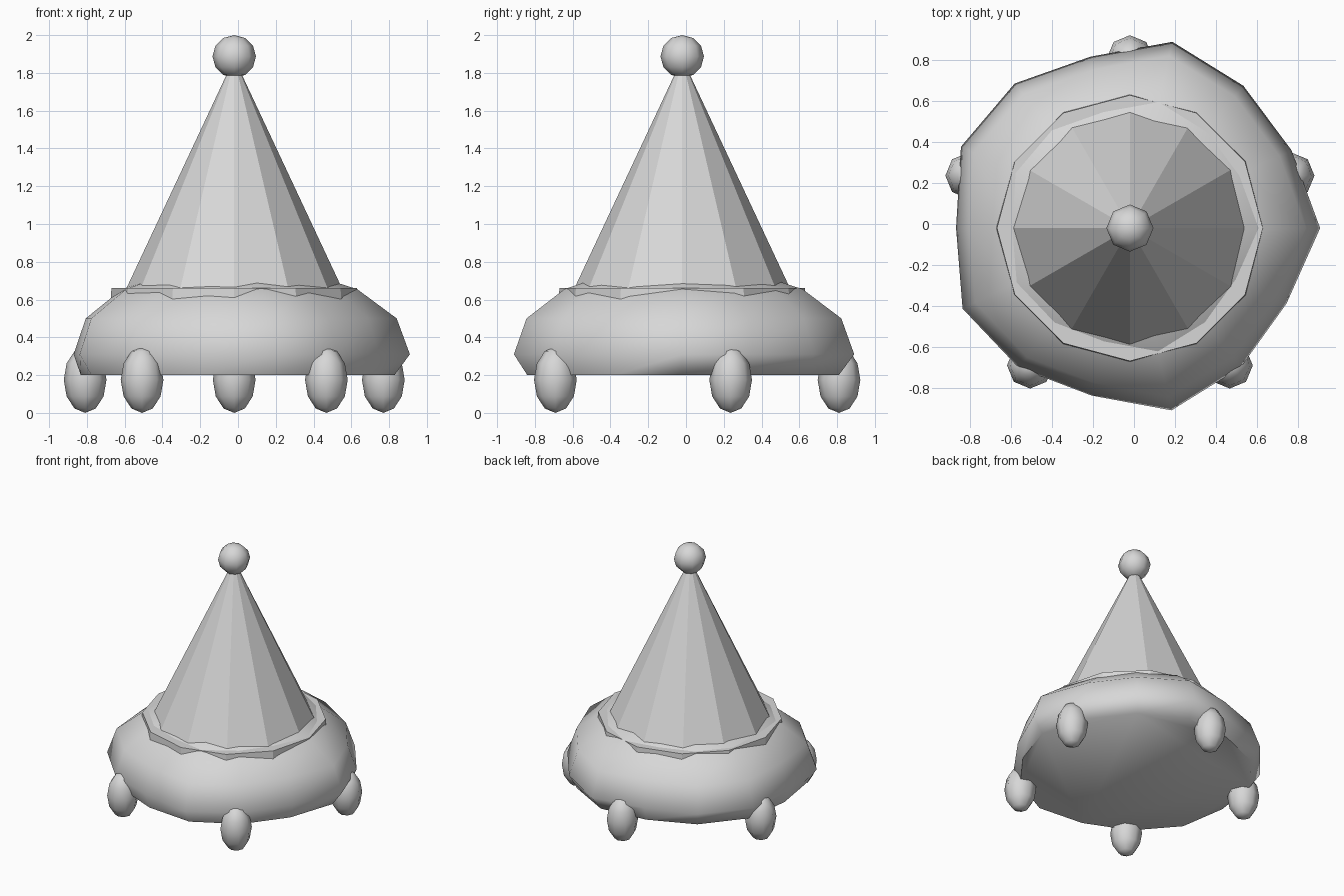
import bpy, bmesh, math

if "Cube" in bpy.data.objects:
    bpy.data.objects.remove(bpy.data.objects["Cube"])

CX = CY = -0.02  # axis shared by hat, body and feet

grey = bpy.data.materials.new("light_grey")
grey.diffuse_color = (0.68, 0.68, 0.68, 1)
grey.use_nodes = True
grey.node_tree.nodes["Principled BSDF"].inputs["Base Color"].default_value = grey.diffuse_color


def finish(name, bm, smooth):
    bmesh.ops.recalc_face_normals(bm, faces=bm.faces[:])
    me = bpy.data.meshes.new(name)
    bm.to_mesh(me)
    bm.free()
    me.materials.append(grey)
    ob = bpy.data.objects.new(name, me)
    bpy.context.collection.objects.link(ob)
    if smooth:
        bpy.ops.object.select_all(action='DESELECT')
        ob.select_set(True)
        bpy.context.view_layer.objects.active = ob
        bpy.ops.object.shade_smooth_by_angle(angle=math.radians(60))
    return ob


def lathe(name, rings, n, smooth, apex=None):
    """rings: list of (z, radius function of side index)."""
    bm = bmesh.new()
    loops = []
    for z, rad in rings:
        loops.append([bm.verts.new((CX + rad(i) * math.cos(2 * math.pi * i / n),
                                    CY + rad(i) * math.sin(2 * math.pi * i / n), z))
                      for i in range(n)])
    for a, b in zip(loops, loops[1:]):
        for i in range(n):
            j = (i + 1) % n
            bm.faces.new((a[i], a[j], b[j], b[i]))
    bm.faces.new(loops[0][::-1])
    if apex is None:
        bm.faces.new(loops[-1])
    else:
        tip = bm.verts.new((CX, CY, apex))
        for i in range(n):
            bm.faces.new((loops[-1][i], loops[-1][(i + 1) % n], tip))
    return finish(name, bm, smooth)


def ball(name, x, y, z, r, h):
    bm = bmesh.new()
    bmesh.ops.create_uvsphere(bm, u_segments=8, v_segments=6, radius=1)
    for v in bm.verts:
        v.co = (x + v.co.x * r, y + v.co.y * r, z + v.co.z * h)
    return finish(name, bm, True)


# Lumpy squashed body with a flat underside
R = [.93, .877, .89, .934, .86, .904, .917, .85, .908, .873, .84, .914, .87, .85]
lathe("body", [
    (0.20, lambda i: 0.45 * R[i] + 0.43),
    (0.31, lambda i: R[i]),
    (0.50, lambda i: R[i] * 0.925),
    (0.655, lambda i: R[i] * 0.70),
    (0.75, lambda i: R[i] * 0.38),
], 14, True, 0.79)

# Twelve-sided brim half sunk in the body, and the cone above it
lathe("brim", [(0.58, lambda i: 0.655), (0.662, lambda i: 0.65)], 12, False)
lathe("cone", [(0.64, lambda i: 0.58)], 12, False, 1.877)

# Ball on the tip
ball("tip_ball", CX, CY, 1.887, 0.115, 0.113)

# Five egg-shaped feet
for k in range(5):
    a = math.radians(90 + 72 * k)
    ball(f"foot_{k + 1}", CX + 0.83 * math.cos(a), CY + 0.83 * math.sin(a),
         0.175, 0.113, 0.175)
